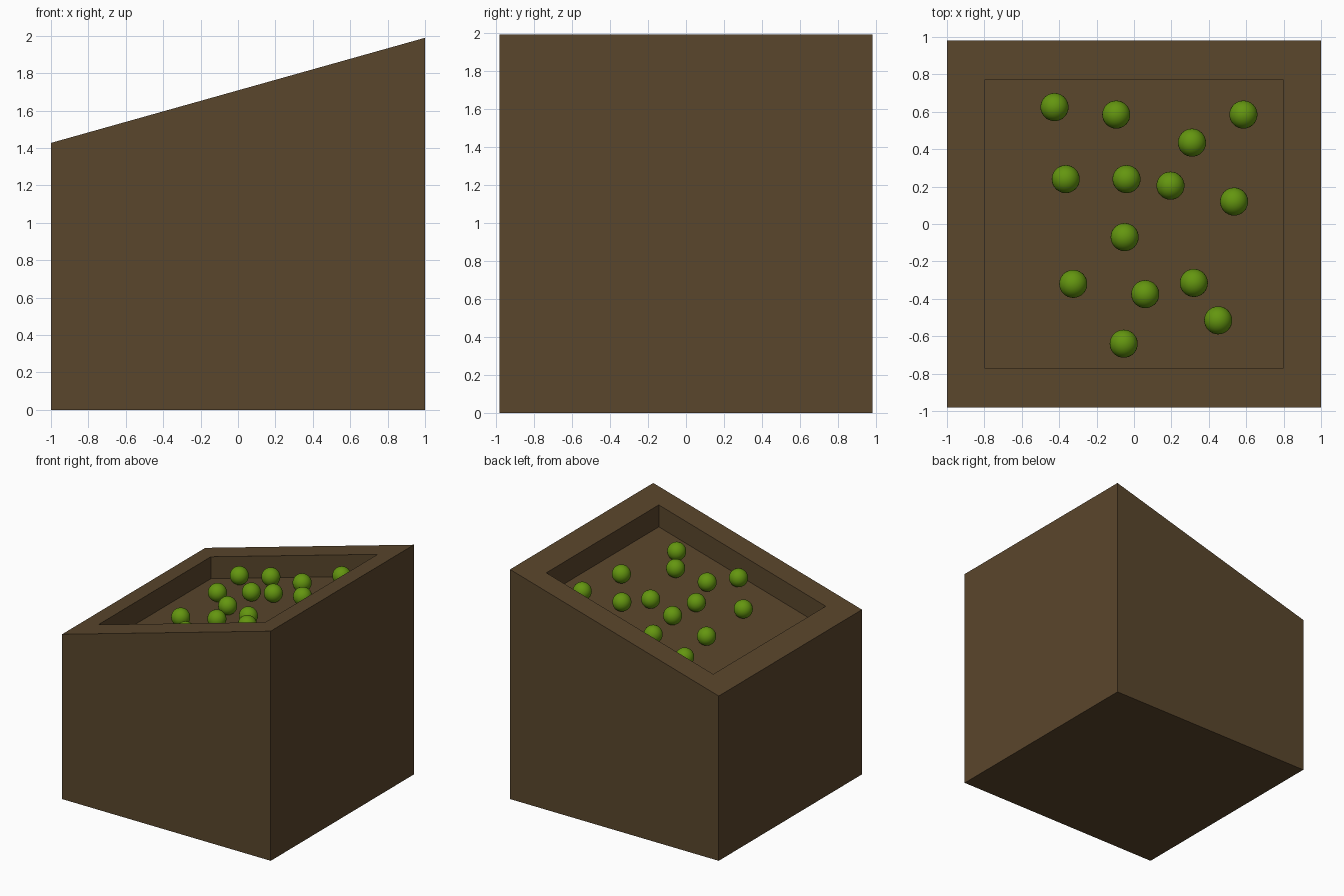
import bpy, bmesh, math
from mathutils import Matrix

if "Cube" in bpy.data.objects:
    bpy.data.objects.remove(bpy.data.objects["Cube"])

HALF_X, HALF_Y = 1.0, 0.98
RIM_X, RIM_Y = 0.80, 0.77
DEPTH, RADIUS = 0.19, 0.075
SLOPE = 0.281


def top_z(x):
    return 1.708 + SLOPE * x


def material(name, color):
    m = bpy.data.materials.new(name)
    m.diffuse_color = (*color, 1)
    m.use_nodes = True
    m.node_tree.nodes["Principled BSDF"].inputs["Base Color"].default_value = m.diffuse_color
    return m


brown = material("brown", (0.102, 0.061, 0.025))
green = material("green", (0.127, 0.305, 0.005))


def add_object(name, bm, mat):
    me = bpy.data.meshes.new(name)
    bm.to_mesh(me)
    bm.free()
    me.materials.append(mat)
    ob = bpy.data.objects.new(name, me)
    bpy.context.collection.objects.link(ob)
    return ob


# Planter box: sloped block with a recess following the slope
bm = bmesh.new()


def ring(hx, hy, height):
    return [bm.verts.new((x, y, height(x)))
            for x, y in ((-hx, -hy), (hx, -hy), (hx, hy), (-hx, hy))]


rings = [ring(HALF_X, HALF_Y, lambda x: 0),
         ring(HALF_X, HALF_Y, top_z),
         ring(RIM_X, RIM_Y, top_z),
         ring(RIM_X, RIM_Y, lambda x: top_z(x) - DEPTH)]
for a, b in zip(rings, rings[1:]):
    for i in range(4):
        j = (i + 1) % 4
        bm.faces.new((a[i], a[j], b[j], b[i]))
bm.faces.new(rings[0][::-1])
bm.faces.new(rings[-1])
bmesh.ops.recalc_face_normals(bm, faces=bm.faces)
add_object("planter_box", bm, brown)

# Green balls resting on the sloped recess floor
BALLS = [(-0.425, 0.625), (-0.095, 0.585), (0.585, 0.585), (0.31, 0.435),
         (-0.365, 0.24), (-0.04, 0.24), (0.195, 0.205), (0.535, 0.12),
         (-0.05, -0.07), (-0.325, -0.32), (0.06, -0.375), (0.32, -0.315),
         (0.45, -0.515), (-0.055, -0.64)]
lift = RADIUS * math.sqrt(1 + SLOPE ** 2)
for n, (x, y) in enumerate(BALLS, 1):
    bm = bmesh.new()
    bmesh.ops.create_uvsphere(
        bm, u_segments=32, v_segments=16, radius=RADIUS,
        matrix=Matrix.Translation((x, y, top_z(x) - DEPTH + lift)))
    for f in bm.faces:
        f.smooth = True
    add_object(f"ball_{n}", bm, green)
